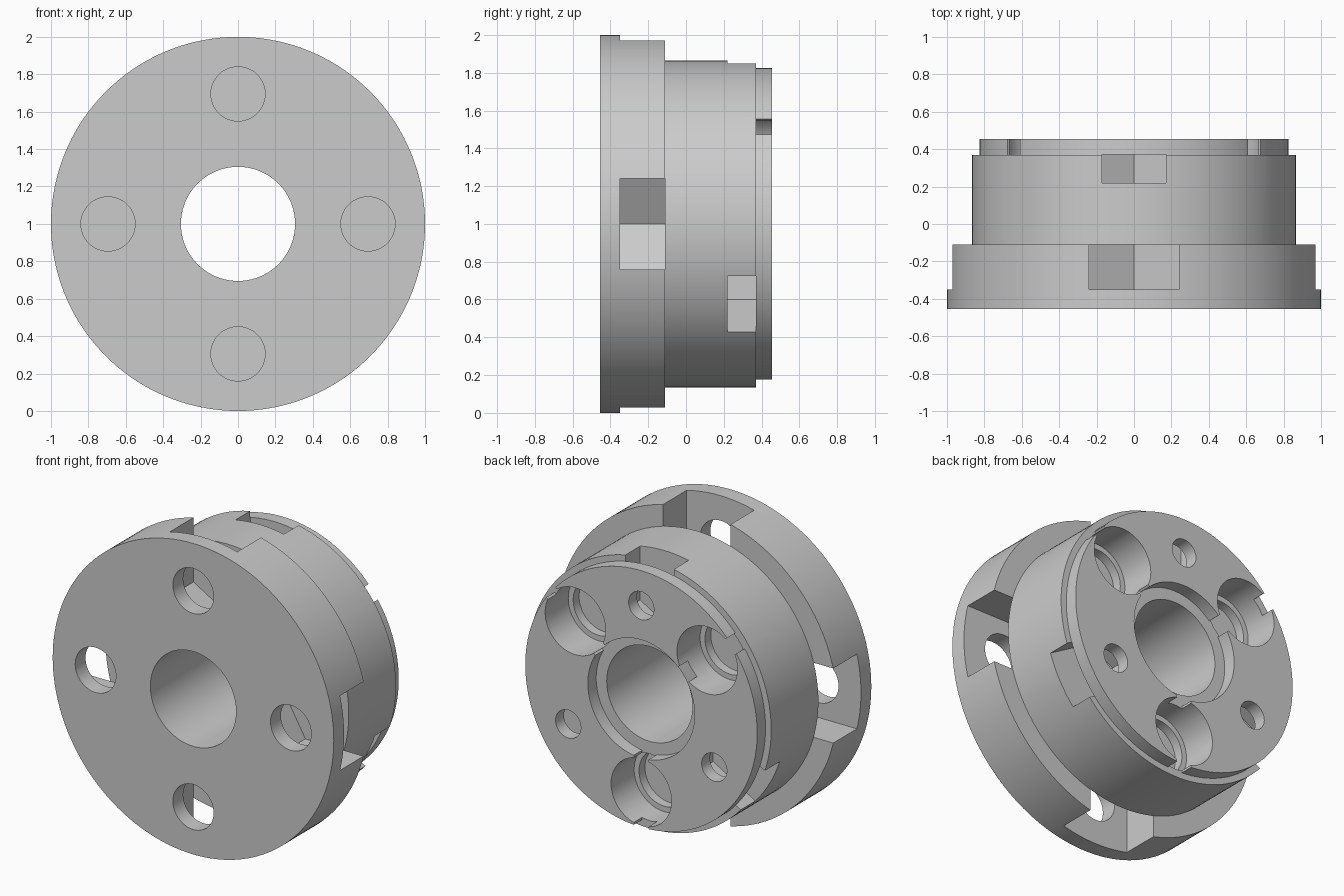
import bpy
import bmesh
from math import sin, cos, tau, radians
from mathutils import Matrix

if "Cube" in bpy.data.objects:
    bpy.data.objects.remove(bpy.data.objects["Cube"])

AXIS_Z = 1.0
BACK = 0.455
STEP = 0.37

grey = bpy.data.materials.new("plain_grey")
grey.use_nodes = True
colour = (0.6, 0.6, 0.6, 1)
grey.diffuse_color = colour
grey.node_tree.nodes["Principled BSDF"].inputs["Base Color"].default_value = colour


def add_object(name, bm):
    bmesh.ops.recalc_face_normals(bm, faces=bm.faces)
    mesh = bpy.data.meshes.new(name)
    bm.to_mesh(mesh)
    bm.free()
    mesh.materials.append(grey)
    obj = bpy.data.objects.new(name, mesh)
    bpy.context.collection.objects.link(obj)
    return obj


def lathe(name, profile, steps=144):
    """Spin a closed (radius, y) outline around the hub axis."""
    bm = bmesh.new()
    verts = [bm.verts.new((r, y, AXIS_Z)) for r, y in profile]
    edges = [bm.edges.new((a, b)) for a, b in zip(verts, verts[1:] + verts[:1])]
    bmesh.ops.spin(bm, geom=verts + edges, cent=(0, 0, AXIS_Z), axis=(0, 1, 0),
                   angle=tau, steps=steps)
    bmesh.ops.remove_doubles(bm, verts=bm.verts, dist=0.0005)
    return add_object(name, bm)


def cut(target, outline, y0, y1, angle):
    """Cut a prism whose outline is (radial, sideways), turned to an angle."""
    a = radians(angle)
    bm = bmesh.new()
    face = bm.faces.new([bm.verts.new((u * cos(a) - v * sin(a), y0,
                                       AXIS_Z + u * sin(a) + v * cos(a)))
                         for u, v in outline])
    new = bmesh.ops.extrude_face_region(bm, geom=[face])["geom"]
    bmesh.ops.transform(bm, matrix=Matrix.Translation((0, y1 - y0, 0)),
                        verts=[g for g in new if isinstance(g, bmesh.types.BMVert)])
    cutter = add_object("cutter", bm)
    cutter.hide_render = True
    mod = target.modifiers.new("cut", "BOOLEAN")
    mod.operation = "DIFFERENCE"
    mod.solver = "EXACT"
    mod.object = cutter
    bpy.context.view_layer.objects.active = target
    bpy.ops.object.modifier_apply(modifier=mod.name)
    bpy.data.objects.remove(cutter)


def circle(centre, radius, sides=48):
    return [(centre + radius * cos(tau * i / sides), radius * sin(tau * i / sides))
            for i in range(sides)]


def nut_slot(centre, half):
    """Half hexagon pointing at the axis, open to the outside."""
    tip = half * 2 / 3 ** 0.5
    return [(centre - tip, 0), (centre - tip / 2, -half), (1.2, -half),
            (1.2, half), (centre - tip / 2, half)]


# Stepped hub with flange, bore and rear counterbore
hub = lathe("hub", [(0.305, -BACK), (1, -BACK), (1, -0.11), (0.865, -0.11),
                    (0.865, STEP), (0.825, STEP), (0.825, BACK), (0.38, BACK),
                    (0.38, STEP), (0.305, STEP)])

# Flange bolt holes and nut slots
for angle in (0, 90, 180, 270):
    cut(hub, nut_slot(0.695, 0.24), -0.35, -0.11, angle)
    cut(hub, circle(0.695, 0.145), -0.6, -0.34, angle)

# Rear bolt holes and nut slots
for angle in (90, 210, 330):
    cut(hub, nut_slot(0.6, 0.172), 0.22, STEP + 0.0005, angle)
    cut(hub, circle(0.6, 0.09), 0.36, 0.6, angle)

# Rear round pockets with a ledge and a radial channel
for angle in (38.6, 141.4, 270):
    cut(hub, circle(0.6, 0.215, 64), 0.22, 0.6, angle)
    cut(hub, circle(0.6, 0.18, 64), 0.16, 0.3, angle)
    cut(hub, [(0.34, -0.053), (1, -0.053), (1, 0.053), (0.34, 0.053)],
        STEP, 0.6, angle)

# Smooth round walls, sharp edges
bpy.ops.object.select_all(action="DESELECT")
hub.select_set(True)
bpy.context.view_layer.objects.active = hub
bpy.ops.object.shade_smooth_by_angle(angle=radians(25))
